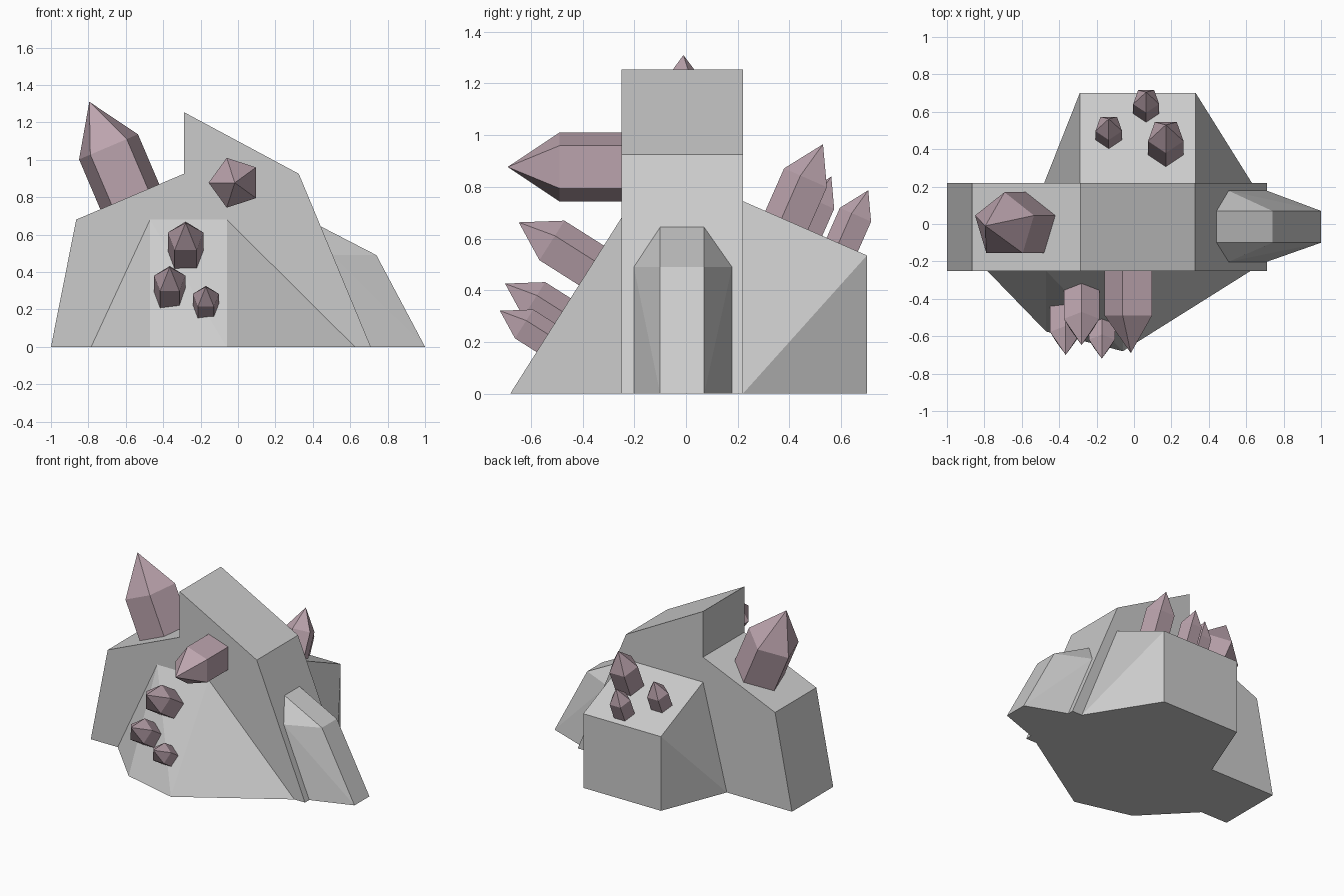
import bpy, bmesh, math
from mathutils import Vector

if "Cube" in bpy.data.objects:
    bpy.data.objects.remove(bpy.data.objects["Cube"])

pink = bpy.data.materials.new("crystal_pink")
pink.diffuse_color = (0.50, 0.37, 0.42, 1)
pink.use_nodes = True
pink.node_tree.nodes["Principled BSDF"].inputs["Base Color"].default_value = pink.diffuse_color


def finish(name, bm, mat=None):
    bmesh.ops.recalc_face_normals(bm, faces=bm.faces)
    me = bpy.data.meshes.new(name)
    bm.to_mesh(me)
    bm.free()
    ob = bpy.data.objects.new(name, me)
    bpy.context.collection.objects.link(ob)
    if mat:
        me.materials.append(mat)
    return ob


def hull(name, points):
    bm = bmesh.new()
    for p in points:
        bm.verts.new(p)
    bmesh.ops.convex_hull(bm, input=bm.verts)
    bmesh.ops.dissolve_limit(bm, angle_limit=math.radians(1), verts=bm.verts, edges=bm.edges)
    return finish(name, bm)


def crystal(name, tip, axis, side, r, h, length):
    """Five-sided prism with a pointed end; one ridge faces 'side'."""
    tip, d, u = Vector(tip), Vector(axis).normalized(), Vector(side)
    u = (u - d * u.dot(d)).normalized()
    w = d.cross(u)
    bm = bmesh.new()
    rings = []
    for back in (h, h + length):
        c = tip - d * back
        rings.append([bm.verts.new(c + r * (u * math.cos(a) + w * math.sin(a)))
                      for a in (math.tau * i / 5 for i in range(5))])
    top = bm.verts.new(tip)
    ring, base = rings
    for i in range(5):
        j = (i + 1) % 5
        bm.faces.new((ring[i], ring[j], top))
        bm.faces.new((base[i], base[j], ring[j], ring[i]))
    bm.faces.new(base)
    return finish(name, bm, pink)


# Main rock slab: profile extruded front to back
profile = [(-1, 0), (-0.865, 0.68), (-0.29, 0.925), (-0.29, 1.255), (0.325, 0.925), (0.71, 0)]
bm = bmesh.new()
face = bm.faces.new([bm.verts.new((x, -0.25, z)) for x, z in profile])
ext = bmesh.ops.extrude_face_region(bm, geom=[face])
bmesh.ops.translate(bm, vec=(0, 0.47, 0),
                    verts=[v for v in ext["geom"] if isinstance(v, bmesh.types.BMVert)])
finish("main_rock", bm)

# Sloping front rock
hull("front_rock", [(-0.47, -0.25, 0.68), (-0.06, -0.25, 0.68), (-0.785, -0.25, 0),
                    (0.625, -0.25, 0), (-0.47, -0.575, 0), (-0.06, -0.68, 0)])

# Blocky back rock
hull("back_rock", [(-0.29, 0.22, 0.745), (0.33, 0.22, 0.745), (-0.29, 0.7, 0.535),
                   (0.33, 0.7, 0.535), (-0.29, 0.7, 0), (0.33, 0.7, 0),
                   (-0.48, 0.22, 0), (0.63, 0.22, 0)])

# Chamfered rock leaning on the right end
pts = []
for s in (-1, 1):
    near, wide = -0.015 + s * 0.085, -0.012 + s * 0.19
    pts += [(0.44, near, 0.645), (0.506, wide, 0.49), (0.74, near, 0.49),
            (1.0, near, 0), (0.71, wide, 0)]
hull("right_rock", pts)

# Large crystals: on the left shoulder and on the front
crystal("left_crystal", (-0.795, -0.01, 1.31), (-0.392, 0, 0.92), (0, 1, 0), 0.18, 0.262, 0.38)
crystal("front_crystal", (-0.017, -0.69, 0.877), (0, -1, 0), (-1, 0, 0), 0.14, 0.2, 0.3)

# Small crystal clusters: tip, radius
clusters = {
    "front_small_crystal": ((0, -0.845, 0.535), (0, 0.535, 0.845),
                            [((-0.28, -0.647, 0.663), 0.1), ((-0.365, -0.7, 0.426), 0.088),
                             ((-0.172, -0.72, 0.321), 0.073)]),
    "back_small_crystal": ((0, 0.404, 0.915), (0, -0.915, 0.404),
                           [((0.17, 0.53, 0.965), 0.1), ((-0.135, 0.562, 0.84), 0.075),
                            ((0.065, 0.705, 0.787), 0.073)]),
}
for name, (axis, side, items) in clusters.items():
    for i, (tip, r) in enumerate(items):
        crystal(f"{name}_{i + 1}", tip, axis, side, r, r * 1.46, r * 2.5)
